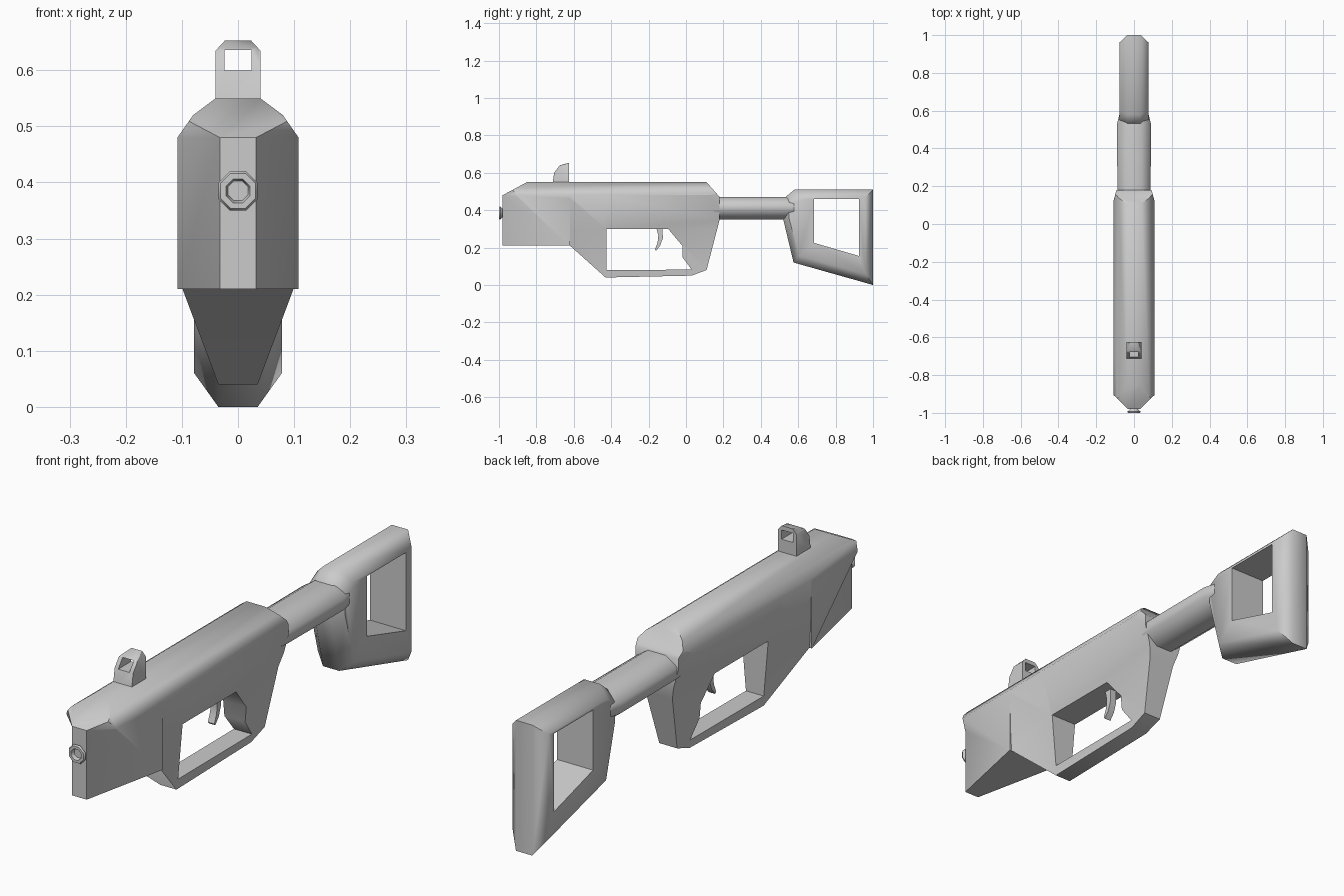
import bpy, bmesh, math

if "Cube" in bpy.data.objects:
    bpy.data.objects.remove(bpy.data.objects["Cube"])


def loft(name, rings):
    """Closed solid skinned through rings with equal point counts."""
    bm = bmesh.new()
    vs = [[bm.verts.new(p) for p in r] for r in rings]
    n = len(rings[0])
    bm.faces.new(vs[0])
    bm.faces.new(vs[-1])
    for a, b in zip(vs, vs[1:]):
        for i in range(n):
            j = (i + 1) % n
            bm.faces.new((a[i], a[j], b[j], b[i]))
    bmesh.ops.recalc_face_normals(bm, faces=bm.faces)
    me = bpy.data.meshes.new(name)
    bm.to_mesh(me)
    bm.free()
    ob = bpy.data.objects.new(name, me)
    bpy.context.collection.objects.link(ob)
    return ob


def at(axis, p, d):
    a, b = p
    return {'x': (d, a, b), 'y': (a, d, b), 'z': (a, b, d)}[axis]


def prism(name, axis, pts, lo, hi):
    return loft(name, [[at(axis, p, d) for p in pts] for d in (lo, hi)])


def mirrored(pts):
    return pts + [(-x, v) for x, v in reversed(pts)]


def boolean(ob, cutter, op):
    cutter.hide_render = True
    m = ob.modifiers.new("cut", 'BOOLEAN')
    m.object, m.operation, m.solver = cutter, op, 'EXACT'
    bpy.context.view_layer.objects.active = ob
    bpy.ops.object.modifier_apply(modifier=m.name)
    bpy.data.objects.remove(cutter)


# Body: side profile shaped by a front section
body = prism("body", 'x', [
    (-0.98, 0.21), (-0.98, 0.48), (-0.85, 0.55), (0.11, 0.55), (0.18, 0.47),
    (0.18, 0.35), (0.11, 0.08), (0.03, 0.05), (-0.43, 0.04), (-0.62, 0.21)], -0.2, 0.2)
boolean(body, prism("section", 'y', mirrored(
    [(0.108, -0.1), (0.108, 0.48), (0.08, 0.52), (0.04, 0.55), (0.04, 0.7)]), -1.2, 1), 'INTERSECT')


# Plan outline: nose tapers over a longer distance towards its underside
def plan(z, y):
    return [(a, b, z) for a, b in mirrored(
        [(0.032, -1.1), (0.032, -0.98), (0.109, y), (0.109, 0.12), (0.09, 0.19), (0.09, 0.3)])]


boolean(body, loft("plan", [plan(-0.2, -0.62), plan(0.21, -0.62), plan(0.48, -0.905),
                            plan(0.8, -0.905)]), 'INTERSECT')
# Sides lean in towards the slim lower guard and grip
for s in (-1, 1):
    boolean(body, loft("side_cut", [[(s * x, y, z) for x, z in (
        (0.1085, 0.482), (mid, 0.30), (low, 0.04), (low, -0.1), (0.3, -0.1), (0.3, 0.482))]
        for y, mid, low in ((-0.621, 0.104, 0.09), (-0.43, 0.058, 0.035), (0.4, 0.058, 0.035))]),
        'DIFFERENCE')
# Hand opening
boolean(body, prism("opening", 'x', [
    (-0.425, 0.30), (-0.095, 0.30), (-0.02, 0.21), (-0.02, 0.15), (0.03, 0.082),
    (-0.425, 0.08)], -0.3, 0.3), 'DIFFERENCE')


# Stock tube: flattened octagon
def octagon(y, w, h):
    return [(x, y, 0.41 + z) for x, z in (
        (w, -h * .3), (w, h * .45), (w * .45, h), (-w * .45, h),
        (-w, h * .45), (-w, -h * .3), (-w * .4, -h), (w * .4, -h))]


tube = loft("stock_tube", [octagon(0.15, 0.085, 0.06), octagon(0.19, 0.088, 0.06),
                           octagon(0.53, 0.09, 0.06), octagon(0.59, 0.075, 0.055)])

# Shoulder stock: chamfered slab with an opening
outer = [(0.52, 0.35), (0.52, 0.46), (0.58, 0.51), (1, 0.51), (1, 0), (0.575, 0.12)]
inner = [(0.55, 0.36), (0.55, 0.44), (0.60, 0.47), (0.96, 0.47), (0.96, 0.06), (0.605, 0.155)]
stock = loft("shoulder_stock", [[(x, y, z) for y, z in ring] for x, ring in (
    (-0.078, inner), (-0.035, outer), (0.035, outer), (0.078, inner))])
boolean(stock, prism("stock_opening", 'x', [
    (0.685, 0.46), (0.925, 0.46), (0.925, 0.155), (0.685, 0.225)], -0.2, 0.2), 'DIFFERENCE')

# Sight with a through window
sight = prism("sight", 'x', [
    (-0.715, 0.53), (-0.705, 0.60), (-0.675, 0.64), (-0.625, 0.653), (-0.625, 0.53)], -0.1, 0.1)
boolean(sight, prism("sight_section", 'y', mirrored(
    [(0.04, 0.4), (0.04, 0.635), (0.024, 0.652), (0.024, 0.7)]), -1, 0), 'INTERSECT')
boolean(sight, prism("window", 'y', mirrored([(0.024, 0.60), (0.024, 0.636)]), -1, 0), 'DIFFERENCE')

# Muzzle: flared eight-sided ring
muzzle = loft("muzzle", [[(r * math.cos((i + .5) * math.pi / 4), y,
                           0.385 + r * math.sin((i + .5) * math.pi / 4)) for i in range(8)]
                         for r, y in ((0.02, -0.96), (0.02, -0.978), (0.038, -0.993),
                                      (0.034, -1.0), (0.023, -1.0), (0.019, -0.985))])

# Trigger
trigger = prism("trigger", 'x', [
    (-0.16, 0.31), (-0.125, 0.31), (-0.124, 0.25), (-0.138, 0.21), (-0.16, 0.183),
    (-0.166, 0.19), (-0.152, 0.225), (-0.148, 0.265)], -0.014, 0.014)

# Soft chamfers, sharp corners
for ob in (body, tube, stock, sight, muzzle, trigger):
    bpy.ops.object.select_all(action='DESELECT')
    ob.select_set(True)
    bpy.context.view_layer.objects.active = ob
    bpy.ops.object.shade_smooth_by_angle(angle=math.radians(60 if ob is tube else 50))
